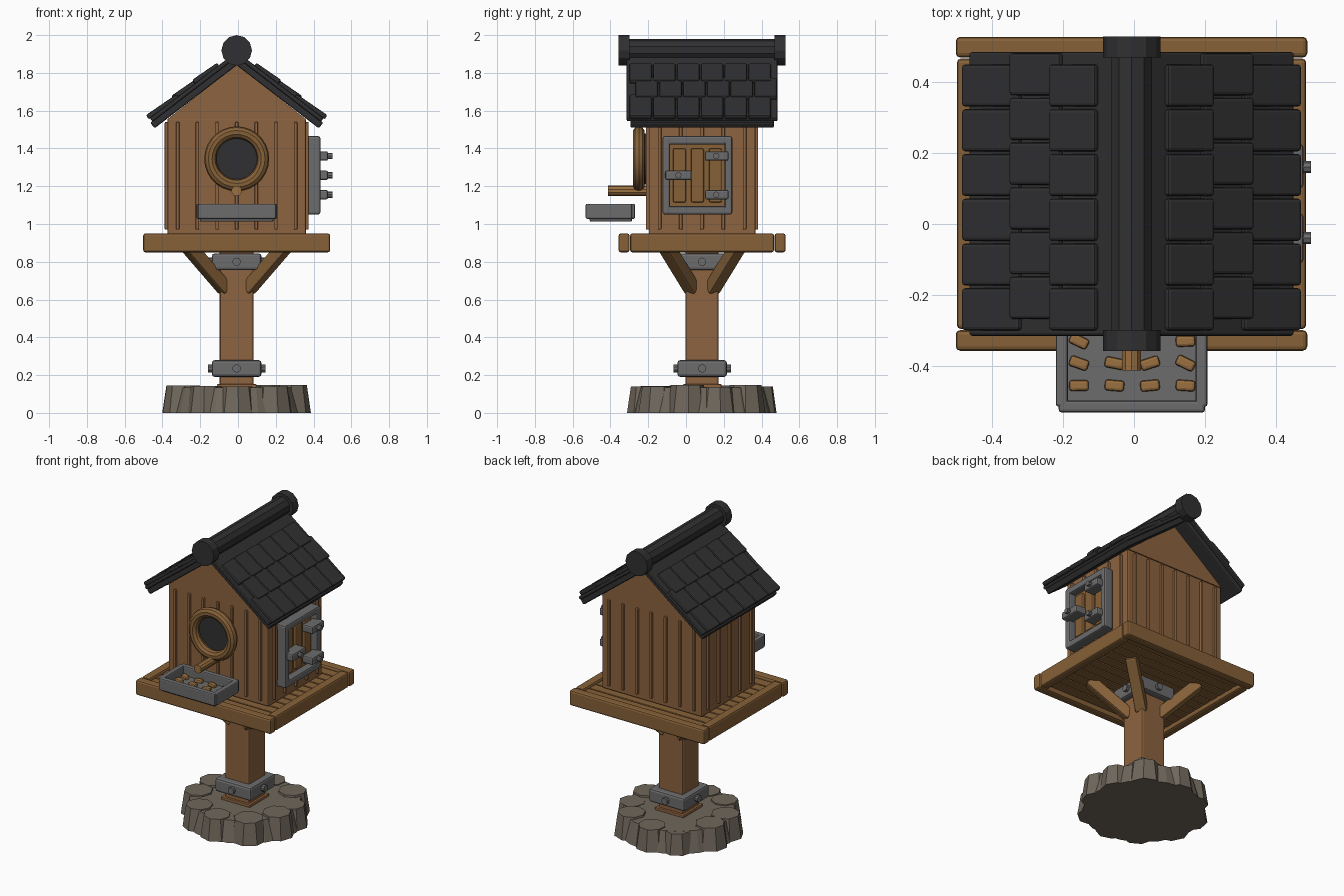
import bpy, bmesh, math, random
from mathutils import Matrix, Vector

if "Cube" in bpy.data.objects:
    bpy.data.objects.remove(bpy.data.objects["Cube"])

random.seed(4)
CX, CY = -0.007, 0.085


def material(name, r, g, b):
    m = bpy.data.materials.new(name)
    m.diffuse_color = (r, g, b, 1)
    m.use_nodes = True
    m.node_tree.nodes["Principled BSDF"].inputs["Base Color"].default_value = m.diffuse_color
    return m


WALL = material("wall_wood", 0.27, 0.125, 0.05)
TRIM = material("trim_wood", 0.24, 0.12, 0.04)
SEED = material("seed", 0.32, 0.16, 0.05)
SLATE = material("slate", 0.03, 0.03, 0.032)
METAL = material("metal", 0.15, 0.15, 0.155)
STONE = material("stone", 0.16, 0.135, 0.105)


def finish(name, bm, mat, bevel=0.0):
    if bevel:
        bmesh.ops.bevel(bm, geom=bm.edges[:], offset=bevel, segments=2,
                        profile=0.5, affect='EDGES')
    bmesh.ops.recalc_face_normals(bm, faces=bm.faces[:])
    me = bpy.data.meshes.new(name)
    bm.to_mesh(me)
    bm.free()
    me.materials.append(mat)
    ob = bpy.data.objects.new(name, me)
    bpy.context.collection.objects.link(ob)
    return ob


def box(name, c, s, mat, bevel=0.008, rot=None):
    bm = bmesh.new()
    bmesh.ops.create_cube(bm, size=1, matrix=Matrix.Diagonal((*s, 1)))
    ob = finish(name, bm, mat, bevel)
    ob.data.transform(Matrix.Translation(c) @ (rot or Matrix()))
    return ob


def span(name, x, y, z, mat, bevel=0.008):
    """Box from axis ranges."""
    r = (x, y, z)
    return box(name, [(a + b) / 2 for a, b in r], [b - a for a, b in r], mat, bevel)


def rod(name, a, b, r, mat, sides=8, r2=None, turn=0.0):
    """Cylinder or cone from point a to point b."""
    a, b = Vector(a), Vector(b)
    bm = bmesh.new()
    bmesh.ops.create_cone(bm, cap_ends=True, segments=sides, radius1=r,
                          radius2=r if r2 is None else r2, depth=(b - a).length)
    q = (b - a).to_track_quat('Z', 'Y').to_matrix().to_4x4()
    bm.transform(Matrix.Translation((a + b) / 2) @ q @ Matrix.Rotation(turn, 4, 'Z'))
    return finish(name, bm, mat)


# Stone base: core ringed by tapered rocks
rod("base_core", (CX, CY, 0), (CX, CY, 0.135), 0.37, STONE, 20, 0.335)
for i in range(10):
    t = math.tau * (i + 0.5) / 10 + random.uniform(-0.06, 0.06)
    d, r = 0.295, random.uniform(0.1, 0.115)
    p = (CX + d * math.cos(t), CY + d * math.sin(t))
    rod("base_rock", (*p, 0), (*p, random.uniform(0.13, 0.15)), r, STONE, 8, r * 0.8,
        random.uniform(0, 1))

# Post with two bolted bands
box("post", (CX, CY, 0.5), (0.18, 0.175, 0.74), WALL, 0.012)
box("post_foot", (CX, CY, 0.142), (0.21, 0.205, 0.02), WALL, 0.004)
for z in (0.235, 0.8):
    box("post_band", (CX, CY, z), (0.262, 0.262, 0.088), METAL, 0.014)
    for k in range(4):
        d = Vector((math.cos(k * math.pi / 2), math.sin(k * math.pi / 2), 0))
        c = Vector((CX, CY, z))
        rod("band_bolt", c + d * 0.12, c + d * 0.152, 0.022, METAL, 10)

# Corner braces
for sx in (-1, 1):
    for sy in (-1, 1):
        a = Vector((CX + sx * 0.065, CY + sy * 0.055, 0.66))
        b = Vector((CX + sx * 0.255, CY + sy * 0.19, 0.88))
        d = (b - a).normalized()
        side = d.cross(Vector((0, 0, 1))).normalized()
        rot = Matrix((side, d.cross(side), d)).transposed().to_4x4()
        box("brace", (a + b) / 2, (0.07, 0.07, (b - a).length + 0.02), TRIM, 0.01, rot)

# Platform rim and floor planks
for s in (-1, 1):
    y = CY + s * 0.413
    box("platform_rim", (CX, y, 0.9), (0.99, 0.058, 0.1), TRIM, 0.012)
    box("platform_side_rim", (CX + s * 0.463, CY, 0.9), (0.058, 0.762, 0.1), TRIM, 0.012)
for i in range(11):
    y = CY + (i - 5) * 0.07
    box("floor_plank", (CX, y, 0.905), (0.875, 0.063, 0.055), TRIM, 0.006)

# House body, gable and battens
HX, HY = 0.366, 0.282
box("house_body", (CX, CY, 1.25), (2 * HX, 2 * HY, 0.62), WALL, 0.008)
bm = bmesh.new()
tri = [bm.verts.new((CX + x, CY - HY - 0.006, z))
       for x, z in ((-HX, 1.555), (HX, 1.555), (0, 1.845))]
ext = bmesh.ops.extrude_face_region(bm, geom=[bm.faces.new(tri)])
bmesh.ops.translate(bm, vec=(0, 2 * HY + 0.012, 0),
                    verts=[v for v in ext["geom"] if isinstance(v, bmesh.types.BMVert)])
finish("gable", bm, WALL)
for s in (-1, 1):
    for i in range(-3, 4):
        box("wall_batten", (CX + i * 0.104, CY + s * HY, 1.255), (0.018, 0.03, 0.57), WALL, 0.005)
    for i in range(-2, 3):
        box("side_batten", (CX + s * HX, CY + i * 0.1125, 1.255), (0.03, 0.018, 0.57), WALL, 0.005)

# Roof: double slab, three tile rows per side
A = math.radians(37.5)
for s in (-1, 1):
    u = Vector((s * math.cos(A), 0, -math.sin(A)))
    n = Vector((s * math.sin(A), 0, math.cos(A)))
    top = Vector((CX, CY, 1.84))

    def roof_box(name, s0, s1, n0, n1, y, w, bevel, tilt=0.0):
        rot = Matrix.Rotation(s * (A - tilt), 4, 'Y')
        c = top + u * (s0 + s1) / 2 + n * (n0 + n1) / 2 + Vector((0, y, 0))
        box(name, c, (s1 - s0, w, n1 - n0), SLATE, bevel, rot)

    roof_box("roof_underlay", 0, 0.548, 0, 0.038, 0, 0.76, 0.008)
    roof_box("roof_slab", 0, 0.535, 0.034, 0.058, 0, 0.80, 0.008)
    for row, (s0, s1) in enumerate(((0.075, 0.235), (0.2, 0.375), (0.345, 0.543))):
        for i in range(6):
            y = (i - 2.5) * 0.126 + (0.022 if row == 1 else -0.01)
            roof_box("roof_tile", s0, s1, 0.05, 0.078, y, 0.119, 0.009, math.radians(3))

# Ridge beam and end caps
rod("ridge_beam", (CX, CY - 0.4, 1.92), (CX, CY + 0.4, 1.92), 0.06, SLATE, 10)
for s in (-1, 1):
    rod("ridge_cap", (CX, CY + s * 0.384, 1.919), (CX, CY + s * 0.443, 1.919), 0.081, SLATE, 12)

# Entrance ring, dark hole and perch
bpy.ops.mesh.primitive_torus_add(major_radius=0.14, minor_radius=0.032, major_segments=28,
                                 minor_segments=10, location=(CX, -0.25, 1.345),
                                 rotation=(math.pi / 2, 0, 0))
ring = bpy.context.object
ring.name = "entrance_ring"
ring.data.materials.append(TRIM)
bpy.ops.object.shade_smooth_by_angle()
rod("entrance_hole", (CX, -0.19, 1.345), (CX, -0.228, 1.345), 0.135, SLATE, 28)
rod("perch", (CX, -0.2, 1.175), (CX, -0.413, 1.175), 0.028, SEED, 10)

# Feeding tray with seeds
span("tray_floor", (-0.2, 0.188), (-0.51, -0.285), (1.012, 1.045), METAL)
for y in (-0.514, -0.287):
    span("tray_wall", (-0.212, 0.2), (y - 0.017, y + 0.017), (1.027, 1.107), METAL)
for x in (-0.203, 0.19):
    span("tray_end", (x - 0.017, x + 0.017), (-0.515, -0.285), (1.027, 1.107), METAL)
for y in (-0.455, -0.392, -0.33):
    for x in (-0.155, -0.055, 0.045, 0.145):
        rot = Matrix.Rotation(random.uniform(-0.5, 0.5), 4, 'Z')
        box("seed", (x, y, 1.052), (0.055, 0.031, 0.025), SEED, 0.008, rot)

# Side door: frame, planks, hinges and latch
for z in (1.072, 1.443):
    span("door_frame_rail", (0.365, 0.434), (-0.122, 0.243), (z - 0.022, z + 0.022), METAL, 0.01)
for y in (-0.104, 0.225):
    span("door_frame_stile", (0.37, 0.436), (y - 0.02, y + 0.02), (1.052, 1.463), METAL, 0.01)
span("door_panel", (0.35, 0.388), (-0.1, 0.22), (1.07, 1.44), TRIM)
for y in (-0.035, 0.06, 0.155):
    span("door_plank", (0.37, 0.408), (y - 0.034, y + 0.034), (1.115, 1.4), TRIM)
for y, z, w, b in ((0.163, 1.36, 0.125, 0.16), (0.163, 1.155, 0.125, 0.16),
                   (-0.04, 1.258, 0.14, -0.04)):
    box("door_fitting", (0.437, y, z), (0.08, w, 0.05), METAL, 0.01)
    rod("fitting_bolt", (0.46, b, z), (0.499, b, z), 0.017, METAL, 8)
